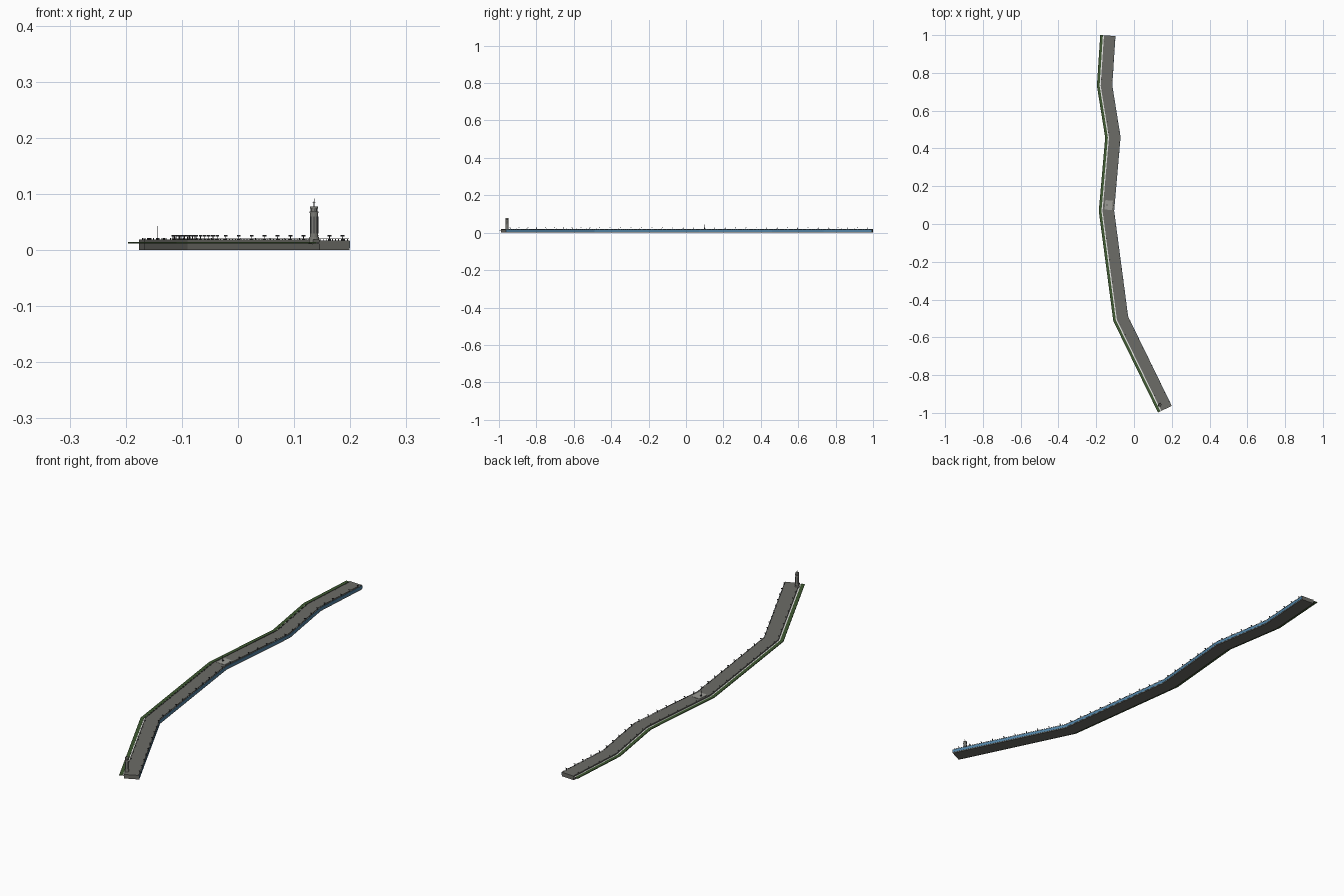
import bpy, bmesh, math
from mathutils import Vector, Matrix

if "Cube" in bpy.data.objects:
    bpy.data.objects.remove(bpy.data.objects["Cube"])


def material(name, rgb):
    m = bpy.data.materials.new(name)
    m.diffuse_color = (*rgb, 1)
    m.use_nodes = True
    m.node_tree.nodes["Principled BSDF"].inputs["Base Color"].default_value = m.diffuse_color
    return m


STONE = material("grey stone", (0.15, 0.15, 0.135))
PALE = material("pale paving", (0.33, 0.33, 0.30))
GREEN = material("lawn green", (0.05, 0.10, 0.032))
BLUE = material("water blue", (0.085, 0.23, 0.38))
WHITE = material("white kerb", (0.85, 0.85, 0.83))
DARK = material("dark iron", (0.035, 0.037, 0.04))
TOWER = material("tower stone", (0.20, 0.20, 0.18))

# river edge of the promenade, south to north
PATH = [Vector(p) for p in [(0.199, -0.963), (-0.032, -0.49), (-0.106, 0.07),
                            (-0.072, 0.46), (-0.116, 0.735), (-0.099, 0.995)]]


def left(a, b):
    d = (b - a).normalized()
    return Vector((-d.y, d.x))


def offset(d):
    """Path moved sideways by d, with mitred corners."""
    out = []
    for i, p in enumerate(PATH):
        n0 = left(PATH[max(i - 1, 0)], PATH[max(i, 1)])
        n1 = left(PATH[min(i, len(PATH) - 2)], PATH[min(i + 1, len(PATH) - 1)])
        n = (n0 + n1).normalized()
        out.append(p + n * d / n.dot(n0))
    return out


def finish(name, bm, mat):
    bmesh.ops.recalc_face_normals(bm, faces=bm.faces)
    me = bpy.data.meshes.new(name)
    bm.to_mesh(me)
    bm.free()
    me.materials.append(mat)
    ob = bpy.data.objects.new(name, me)
    bpy.context.collection.objects.link(ob)
    return ob


def sweep(name, d0, d1, z0, z1, mat):
    """Rectangular section carried along the path."""
    bm = bmesh.new()
    rings = []
    for a, b in zip(offset(d0), offset(d1)):
        rings.append([bm.verts.new((p.x, p.y, z))
                      for p, z in ((a, z0), (b, z0), (b, z1), (a, z1))])
    for r, s in zip(rings, rings[1:]):
        for k in range(4):
            bm.faces.new((r[k], r[(k + 1) % 4], s[(k + 1) % 4], s[k]))
    bm.faces.new(rings[0])
    bm.faces.new(rings[-1])
    return finish(name, bm, mat)


def stations(d, step):
    """Evenly spaced points and headings along the offset path."""
    pts = offset(d)
    for a, b in zip(pts, pts[1:]):
        n = max(1, round((b - a).length / step))
        ang = math.atan2(b.y - a.y, b.x - a.x)
        for i in range(n):
            yield a.lerp(b, (i + 0.5) / n), ang


def add_box(bm, x, y, z0, z1, sx, sy, ang=0):
    m = (Matrix.Translation((x, y, (z0 + z1) / 2)) @ Matrix.Rotation(ang, 4, 'Z')
         @ Matrix.Diagonal((sx, sy, z1 - z0, 1)))
    bmesh.ops.create_cube(bm, size=1, matrix=m)


def add_cone(bm, x, y, z0, z1, r0, r1, n=8):
    bmesh.ops.create_cone(bm, cap_ends=True, segments=n, radius1=r0, radius2=r1,
                          depth=z1 - z0,
                          matrix=Matrix.Translation((x, y, (z0 + z1) / 2)))


# long strips
sweep("embankment", 0, 0.06, 0, 0.0175, STONE)
sweep("river_face", -0.001, 0, 0.004, 0.0165, BLUE)
sweep("white_kerb", 0.06, 0.066, 0.0115, 0.0135, WHITE)
sweep("lawn_strip", 0.066, 0.080, 0.0115, 0.0145, GREEN)
sweep("river_handrail", 0.0012, 0.0022, 0.0200, 0.0208, STONE)
sweep("inner_parapet", 0.0585, 0.060, 0.0175, 0.0190, STONE)

# railing balusters
bm = bmesh.new()
for p, a in stations(0.0017, 0.012):
    add_box(bm, p.x, p.y, 0.0175, 0.0202, 0.0015, 0.001, a)
finish("railing_posts", bm, STONE)

# lamp posts along the river edge
bm = bmesh.new()
for p, a in stations(0.0015, 0.055):
    add_box(bm, p.x, p.y, 0.0175, 0.0195, 0.004, 0.004, a)
    add_cone(bm, p.x, p.y, 0.0195, 0.0245, 0.0008, 0.0006, 6)
    add_box(bm, p.x, p.y, 0.0242, 0.0265, 0.003, 0.006, a)
finish("lamp_posts", bm, DARK)

# small bollards on the inner side
bm = bmesh.new()
for p, a in stations(0.056, 0.06):
    add_cone(bm, p.x, p.y, 0.0175, 0.0215, 0.0011, 0.0008, 6)
finish("bollards", bm, DARK)

# central paved square with a monument
ang = math.atan2(0.39, 0.034)
bm = bmesh.new()
add_box(bm, -0.134, 0.10, 0.017, 0.0185, 0.05, 0.040, ang)
finish("paved_square", bm, PALE)
bm = bmesh.new()
add_box(bm, -0.143, 0.10, 0.0185, 0.0215, 0.006, 0.006, ang)
add_cone(bm, -0.143, 0.10, 0.0215, 0.043, 0.0010, 0.0004, 6)
finish("monument", bm, DARK)

# signal tower at the south end
TX, TY = 0.1355, -0.957
bm = bmesh.new()
add_cone(bm, TX, TY, 0.011, 0.023, 0.0095, 0.0085, 16)
add_cone(bm, TX, TY, 0.023, 0.066, 0.0075, 0.0070, 16)
add_cone(bm, TX, TY, 0.066, 0.069, 0.0080, 0.0085, 16)
add_cone(bm, TX, TY, 0.069, 0.074, 0.0050, 0.0050, 16)
add_cone(bm, TX, TY, 0.074, 0.078, 0.0075, 0.0070, 16)
finish("signal_tower", bm, TOWER)

# tower windows, gallery posts and mast
bm = bmesh.new()
for i in range(8):
    t = math.tau * i / 8
    c, s = math.cos(t), math.sin(t)
    add_box(bm, TX + 0.0071 * c, TY + 0.0071 * s, 0.030, 0.060, 0.001, 0.0016, t)
    add_box(bm, TX + 0.0068 * c, TY + 0.0068 * s, 0.069, 0.074, 0.0008, 0.0008, t)
add_cone(bm, TX, TY, 0.078, 0.094, 0.0008, 0.0004, 6)
add_box(bm, TX, TY, 0.085, 0.086, 0.005, 0.0008)
finish("tower_ironwork", bm, DARK)
